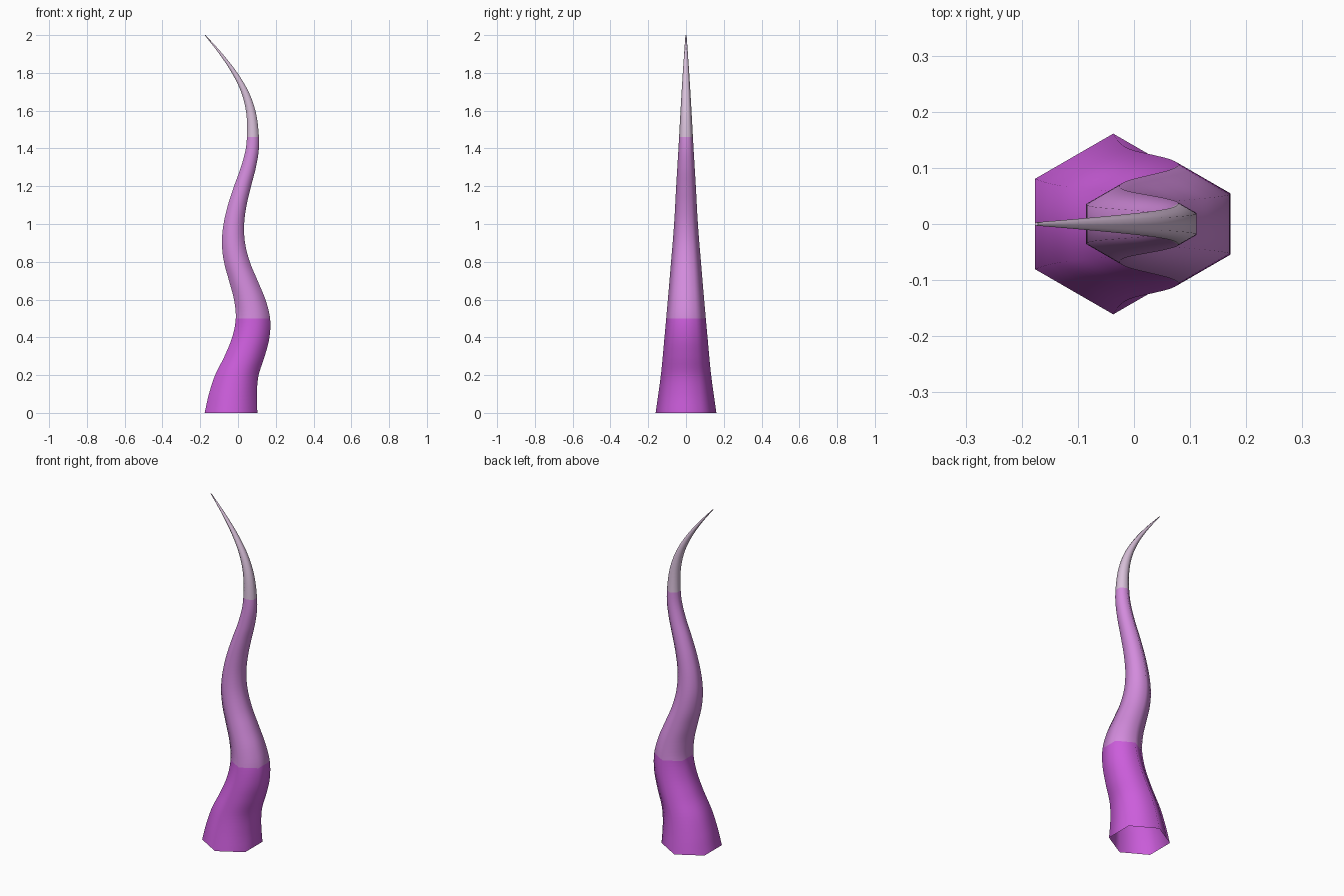
import bpy, bmesh, math

if "Cube" in bpy.data.objects:
    bpy.data.objects.remove(bpy.data.objects["Cube"])

# Spine offset in x at every 0.1 of height, and radius at chosen heights
SPINE = [-0.037, -0.027, -0.006, 0.035, 0.068, 0.079, 0.062, 0.028, -0.006, -0.024, -0.022,
         -0.004, 0.024, 0.055, 0.076, 0.078, 0.067, 0.036, -0.018, -0.09, -0.174]
RADIUS = [0.161, 0.133, 0.114, 0.096, 0.079, 0.063, 0.052, 0.040, 0.029, 0.017, 0.003]


def sample(vals, t):
    """Catmull-Rom interpolation over evenly spaced values, t in 0..1"""
    u = t * (len(vals) - 1)
    i = min(int(u), len(vals) - 2)
    f = u - i
    b, c = vals[i], vals[i + 1]
    a = vals[i - 1] if i > 0 else 2 * b - c
    d = vals[i + 2] if i + 2 < len(vals) else 2 * c - b
    return b + 0.5 * f * (c - a + f * (2 * a - 5 * b + 4 * c - d + f * (3 * (b - c) + d - a)))


def material(name, rgb):
    m = bpy.data.materials.new(name)
    m.diffuse_color = (*rgb, 1)
    m.use_nodes = True
    m.node_tree.nodes["Principled BSDF"].inputs["Base Color"].default_value = m.diffuse_color
    return m


# Hexagonal rings stacked along the wavy spine, open at the base
SIDES, STEPS, HEIGHT = 6, 100, 2.0
bm = bmesh.new()
rings = []
for k in range(STEPS + 1):
    t = k / STEPS
    cx, r = sample(SPINE, t), sample(RADIUS, t)
    rings.append([bm.verts.new((cx + r * math.cos(a), r * math.sin(a), HEIGHT * t))
                  for a in (math.radians(30 + 60 * j) for j in range(SIDES))])

# Side faces, coloured by height band
for k in range(STEPS):
    z = HEIGHT * (k + 0.5) / STEPS
    for j in range(SIDES):
        n = (j + 1) % SIDES
        f = bm.faces.new((rings[k][j], rings[k][n], rings[k + 1][n], rings[k + 1][j]))
        f.material_index = 0 if z < 0.495 else 1 if z < 1.465 else 2
        f.smooth = True

# Tip cap
f = bm.faces.new(rings[-1])
f.material_index = 2

mesh = bpy.data.meshes.new("tentacle")
bm.to_mesh(mesh)
bm.free()
for m in (material("deep magenta", (0.60, 0.11, 0.71)),
          material("soft orchid", (0.65, 0.26, 0.72)),
          material("pale lilac", (0.69, 0.53, 0.70))):
    mesh.materials.append(m)
obj = bpy.data.objects.new("tentacle", mesh)
bpy.context.collection.objects.link(obj)
